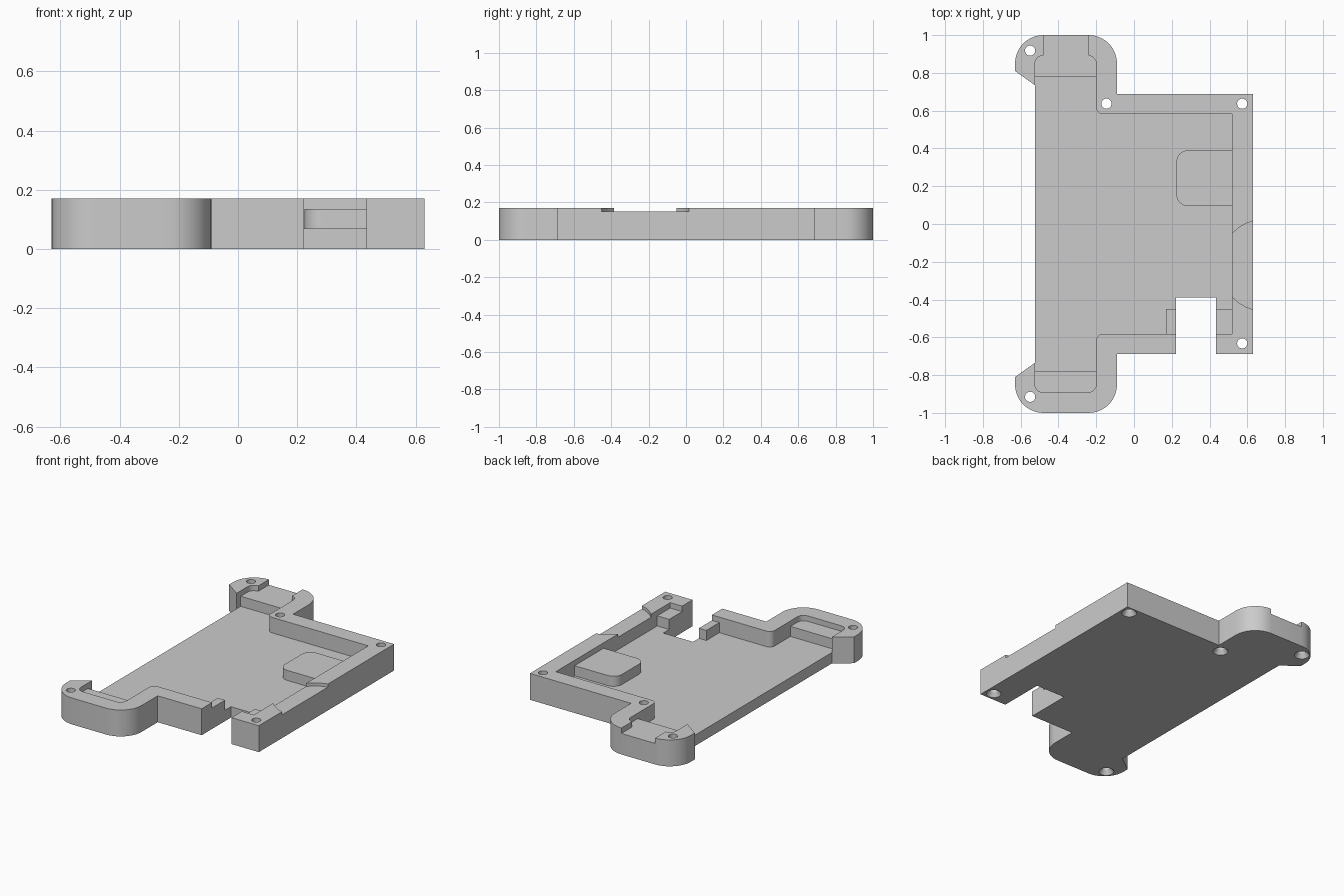
import bpy, bmesh, math
from mathutils import Vector

if "Cube" in bpy.data.objects:
    bpy.data.objects.remove(bpy.data.objects["Cube"], do_unlink=True)

grey = bpy.data.materials.new("plain grey")
grey.use_nodes = True
colour = (0.6, 0.6, 0.6, 1)
grey.diffuse_color = colour
grey.node_tree.nodes["Principled BSDF"].inputs["Base Color"].default_value = colour

TOP, FLOOR, STEP = 0.17, 0.07, 0.135


def finish(name, bm):
    bmesh.ops.recalc_face_normals(bm, faces=bm.faces)
    mesh = bpy.data.meshes.new(name)
    bm.to_mesh(mesh)
    bm.free()
    mesh.materials.append(grey)
    ob = bpy.data.objects.new(name, mesh)
    bpy.context.collection.objects.link(ob)
    return ob


def rounded(points, steps=10):
    """Round each corner given as (x, y, radius)."""
    out = []
    for i, (x, y, *rest) in enumerate(points):
        p = Vector((x, y))
        if not rest:
            out.append(p)
            continue
        r = rest[0]
        a = (Vector(points[i - 1][:2]) - p).normalized()
        b = (Vector(points[(i + 1) % len(points)][:2]) - p).normalized()
        half = a.angle(b) / 2
        centre = p + (a + b).normalized() * r / math.sin(half)
        start = (p + a * r / math.tan(half) - centre).normalized()
        end = (p + b * r / math.tan(half) - centre).normalized()
        for k in range(steps + 1):
            out.append(centre + start.slerp(end, k / steps).normalized() * r)
    return out


def prism(name, points, z0, z1):
    bm = bmesh.new()
    face = bm.faces.new([bm.verts.new((p.x, p.y, z0)) for p in rounded(points)])
    # Keep the starting face as the closed lower cap
    new = bmesh.ops.extrude_face_region(bm, geom=[face], use_keep_orig=True)["geom"]
    verts = [v for v in new if isinstance(v, bmesh.types.BMVert)]
    bmesh.ops.translate(bm, verts=verts, vec=(0, 0, z1 - z0))
    return finish(name, bm)


def box(name, x0, x1, y0, y1, z0, z1):
    return prism(name, [(x0, y0), (x1, y0), (x1, y1), (x0, y1)], z0, z1)


def cone(name, x, y, z0, z1, r0, r1):
    bm = bmesh.new()
    bmesh.ops.create_cone(bm, cap_ends=True, segments=32, radius1=r0, radius2=r1, depth=z1 - z0)
    bmesh.ops.translate(bm, verts=bm.verts, vec=(x, y, (z0 + z1) / 2))
    return finish(name, bm)


def combine(target, tool, operation):
    mod = target.modifiers.new("combine", "BOOLEAN")
    mod.operation, mod.solver, mod.object = operation, "EXACT", tool
    bpy.context.view_layer.objects.active = target
    bpy.ops.object.modifier_apply(modifier=mod.name)
    bpy.data.objects.remove(tool, do_unlink=True)


def both_ends(half, shift=0.0):
    """Continue a half profile with its mirror image in y."""
    return half + [(p[0], shift - p[1], *p[2:]) for p in reversed(half)]


# Outer body: two rounded lugs joined by a rectangular tray
tray = prism("case_tray", both_ends([
    (0.63, 0.688), (-0.09, 0.688), (-0.09, 1, 0.15), (-0.63, 1, 0.15),
    (-0.63, 0.81), (-0.525, 0.735)]), 0, TOP)

# Open pocket inside the walls
combine(tray, prism("pocket", both_ends([
    (0.52, 0.582), (-0.2, 0.582, 0.035), (-0.2, 0.892, 0.045), (-0.525, 0.892, 0.045),
    (-0.525, 0.72), (-0.8, 0.72)]), FLOOR, 0.3), "DIFFERENCE")

# Raised supports: lug ledges, connector seat and rounded pad
for side in (1, -1):
    y0, y1 = sorted((side * 0.777, side * 0.892))
    combine(tray, box("ledge", -0.54, -0.18, y0, y1, 0.03, STEP), "UNION")
combine(tray, box("connector_seat", 0.17, 0.55, -0.6, -0.45, 0.03, STEP), "UNION")
combine(tray, prism("pad", [(0.55, 0.095), (0.225, 0.095, 0.06),
                            (0.225, 0.39, 0.06), (0.55, 0.39)], 0.03, STEP), "UNION")

# Connector notch through the front wall and slot in the back lug
combine(tray, box("notch", 0.223, 0.435, -0.8, -0.39, -0.1, 0.3), "DIFFERENCE")
combine(tray, box("lug_slot", -0.48, -0.24, 0.885, 1.1, STEP, 0.3), "DIFFERENCE")

# Shallow flared recess in the side wall
flare = [(0.5, -0.07), (0.52, -0.05), (0.55, -0.023), (0.59, 0.002), (0.63, 0.016), (0.7, 0.03)]
combine(tray, prism("side_recess", both_ends(flare, -0.436), 0.15, 0.3), "DIFFERENCE")

# Screw holes, countersunk underneath
for x, y in [(-0.55, 0.918), (-0.146, 0.637), (0.573, 0.637), (0.573, -0.632), (-0.55, -0.915)]:
    combine(tray, cone("hole", x, y, -0.1, 0.3, 0.027, 0.027), "DIFFERENCE")
    combine(tray, cone("countersink", x, y, -0.01, 0.03, 0.052, 0.026), "DIFFERENCE")

bpy.ops.object.select_all(action="DESELECT")
tray.select_set(True)
bpy.context.view_layer.objects.active = tray
bpy.ops.object.shade_smooth_by_angle(angle=math.radians(30))
